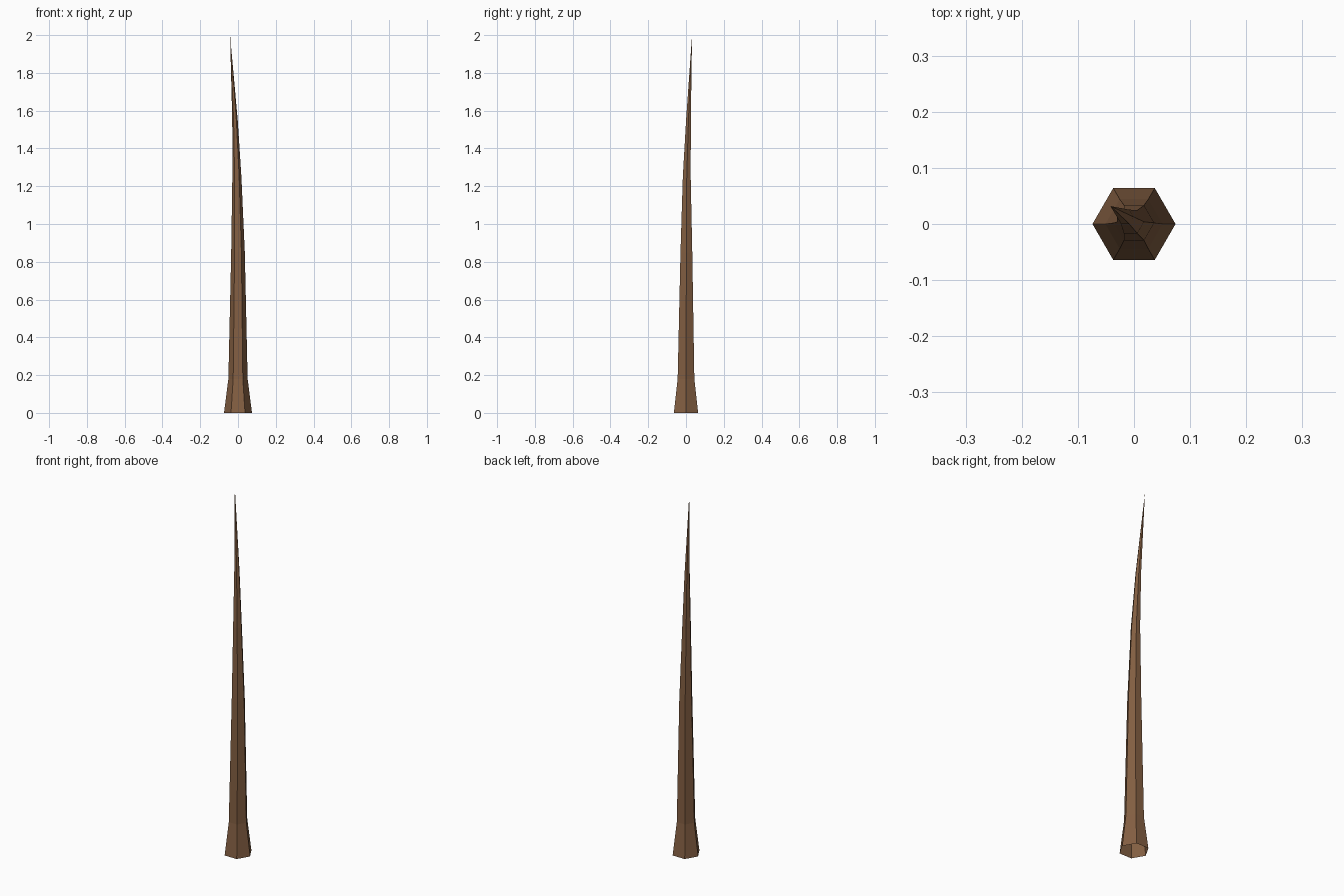
import bpy, bmesh, math

if "Cube" in bpy.data.objects:
    bpy.data.objects.remove(bpy.data.objects["Cube"])

SIDES = 6
# Trunk rings: centre x, centre y, height, radius
RINGS = [
    (0.0, 0.0, 0.0, 0.074),
    (0.0, 0.0, 0.18, 0.051),
    (0.0, 0.002, 0.85, 0.036),
    (-0.006, 0.004, 1.25, 0.024),
    (-0.016, 0.013, 1.55, 0.0145),
]
TIP = (-0.042, 0.032, 2.0)

bm = bmesh.new()


def add_ring(cx, cy, z, r):
    angles = [2 * math.pi * i / SIDES for i in range(SIDES)]
    return [bm.verts.new((cx + r * math.cos(a), cy + r * math.sin(a), z)) for a in angles]


# Tapered, slightly bent trunk, open underneath
rings = [add_ring(*ring) for ring in RINGS]
for low, high in zip(rings, rings[1:]):
    for i in range(SIDES):
        j = (i + 1) % SIDES
        bm.faces.new((low[i], low[j], high[j], high[i]))

# Pointed tip
tip = bm.verts.new(TIP)
for i in range(SIDES):
    bm.faces.new((rings[-1][i], rings[-1][(i + 1) % SIDES], tip))

mesh = bpy.data.meshes.new("trunk")
bm.to_mesh(mesh)
bm.free()
trunk = bpy.data.objects.new("trunk", mesh)
bpy.context.collection.objects.link(trunk)

# Brown bark
bark = bpy.data.materials.new("bark")
bark.diffuse_color = (0.23, 0.115, 0.055, 1)
bark.use_nodes = True
bark.node_tree.nodes["Principled BSDF"].inputs["Base Color"].default_value = bark.diffuse_color
mesh.materials.append(bark)
